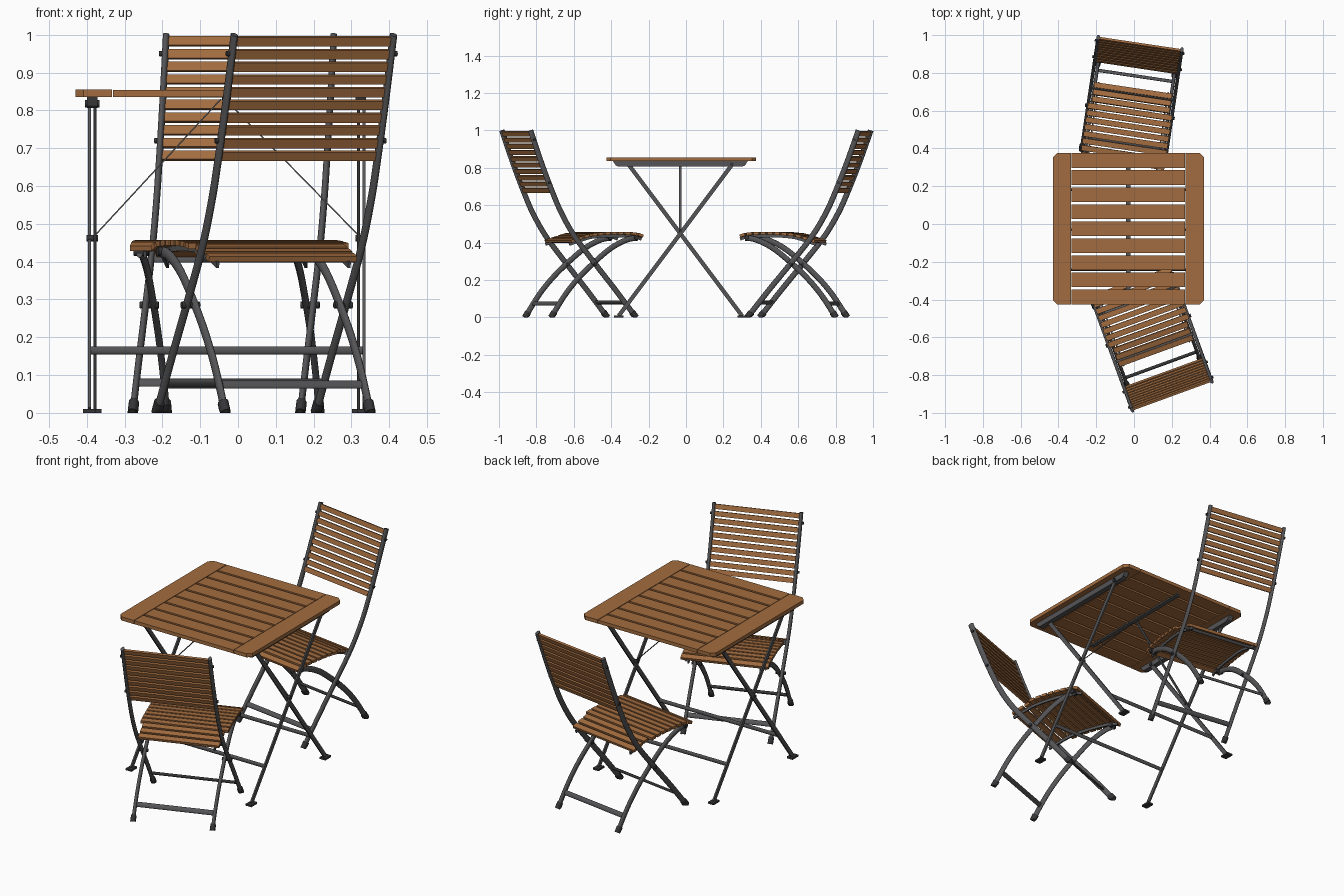
import bpy, bmesh
from math import cos, sin, pi, radians, sqrt
from mathutils import Vector, Matrix

cube = bpy.data.objects.get("Cube")
if cube:
    bpy.data.objects.remove(cube)


def material(name, color):
    m = bpy.data.materials.new(name)
    m.use_nodes = True
    m.diffuse_color = (*color, 1)
    m.node_tree.nodes["Principled BSDF"].inputs["Base Color"].default_value = (*color, 1)
    return m


WOOD = material("warm wood", (0.36, 0.15, 0.05))
METAL = material("grey metal", (0.09, 0.09, 0.095))
RUBBER = material("dark rubber", (0.035, 0.035, 0.038))
X, Y, Z = Vector((1, 0, 0)), Vector((0, 1, 0)), Vector((0, 0, 1))
HERE = Matrix.Identity(4)


def finish(name, bm, mat, smooth=False):
    bmesh.ops.recalc_face_normals(bm, faces=bm.faces)
    me = bpy.data.meshes.new(name)
    bm.to_mesh(me)
    bm.free()
    me.materials.append(mat)
    if smooth:
        me.shade_smooth()
        me.set_sharp_from_angle(angle=radians(50))
    ob = bpy.data.objects.new(name, me)
    bpy.context.collection.objects.link(ob)
    return ob


def sweep(name, path, a, b, mat, ref=X, sides=12, frame=HERE):
    """Section with half sizes a (along ref) and b swept along a path; 4 sides give a flat bar."""
    bm = bmesh.new()
    pts = [Vector(p) for p in path]
    k, turn = (sqrt(2), pi / 4) if sides == 4 else (1, 0)
    rings = []
    for i, p in enumerate(pts):
        t = (pts[min(i + 1, len(pts) - 1)] - pts[max(i - 1, 0)]).normalized()
        u = (ref - t * ref.dot(t)).normalized()
        n = t.cross(u)
        ring = []
        for j in range(sides):
            ang = turn + 2 * pi * j / sides
            co = frame @ (p + u * a * k * cos(ang) + n * b * k * sin(ang))
            co.z = max(co.z, 0)          # feet rest flat on the floor
            ring.append(bm.verts.new(co))
        rings.append(ring)
    for r, s in zip(rings, rings[1:]):
        for j in range(sides):
            bm.faces.new((r[j], r[(j + 1) % sides], s[(j + 1) % sides], s[j]))
    bm.faces.new(rings[0])
    bm.faces.new(rings[-1])
    return finish(name, bm, mat, sides > 4)


def prism(name, outline, z0, z1, mat):
    bm = bmesh.new()
    face = bm.faces.new([bm.verts.new((x, y, z0)) for x, y in outline])
    top = bmesh.ops.extrude_face_region(bm, geom=[face])
    verts = [g for g in top["geom"] if isinstance(g, bmesh.types.BMVert)]
    bmesh.ops.translate(bm, verts=verts, vec=(0, 0, z1 - z0))
    return finish(name, bm, mat)


def spline(pts, steps=5):
    """Smooth curve through (y, z) points."""
    p = [Vector(q) for q in [pts[0], *pts, pts[-1]]]
    out = []
    for i in range(1, len(p) - 2):
        for s in range(steps):
            t = s / steps
            out.append(0.5 * (2 * p[i] + (p[i + 1] - p[i - 1]) * t
                              + (2 * p[i - 1] - 5 * p[i] + 4 * p[i + 1] - p[i + 2]) * t ** 2
                              + (3 * p[i] - p[i - 1] - 3 * p[i + 1] + p[i + 2]) * t ** 3))
    return out + [p[-1]]


def sample(curve, value, axis):
    """Point and direction on a curve where the given axis reaches value."""
    for p, q in zip(curve, curve[1:]):
        lo, hi = sorted((p[axis], q[axis]))
        if lo <= value <= hi and hi > lo:
            return p.lerp(q, (value - p[axis]) / (q[axis] - p[axis])), (q - p).normalized()
    return curve[-1], (curve[-1] - curve[-2]).normalized()


UPRIGHT = spline([(.365, 1), (.30, .82), (.24, .67), (.19, .56), (.115, .435), (0, .29), (-.12, .145), (-.235, 0)])
LEG = spline([(-.25, .425), (-.19, .415), (-.1, .37), (0, .29), (.09, .205), (.165, .115), (.24, 0)])
SEAT = spline([(-.28, .433), (-.23, .447), (-.1, .45), (0, .443), (.06, .428), (.13, .405)])


def chair(label, frame):
    def bar(part, path, *args, **kw):
        return sweep(f"{label}_{part}", path, *args, frame=frame, **kw)

    for side, s in (("left", 1), ("right", -1)):
        # Bent side tubes with rubber feet
        for part, curve, x in (("back_upright", UPRIGHT, .224), ("crossed_leg", LEG, .204)):
            path = [(s * x, *p) for p in curve]
            bar(f"{part}_{side}", path, .009, .015, METAL)
            foot = [(s * x, *sample(curve, z, 1)[0]) for z in (.028, .014, 0)]
            bar(f"{part}_foot_{side}", foot, .014, .018, RUBBER)
        # Rail under the seat and bracket at its front
        bar(f"seat_rail_{side}", [(s * .185, p[0], p[1] - .014) for p in SEAT], .004, .008, METAL, sides=4)
        bar(f"seat_pin_{side}", [(s * .18, -.24, .427), (s * .22, -.24, .427)], .012, .012, RUBBER, ref=Y)
        # Folding pivot and back bolts
        bar(f"pivot_{side}", [(s * .19, 0, .285), (s * .24, 0, .285)], .009, .009, RUBBER, ref=Y)
        for z in (.72, .95):
            y = sample(UPRIGHT, z, 1)[0][0]
            bar(f"back_bolt_{side}", [(s * .225, y, z), (s * .24, y, z)], .007, .007, RUBBER, ref=Y)
    # Cross bars between the side tubes
    for part, curve, z, w in (("seat_back_bar", UPRIGHT, .408, .22), ("front_stretcher", UPRIGHT, .08, .22),
                              ("rear_stretcher", LEG, .075, .20)):
        p, d = sample(curve, z, 1)
        bar(part, [(-w, *p), (w, *p)], .013, .006, METAL, ref=Vector((0, *d)))
    # Wooden slats of back and seat
    for i in range(10):
        p, d = sample(UPRIGHT, .680 + i * .0336, 1)
        bar("back_slat", [(-.217, *p), (.217, *p)], .0125, .006, WOOD, ref=Vector((0, *d)), sides=4)
    for i in range(11):
        y = -.263 + i * .0375
        p, d = sample(SEAT, y, 0)
        w = .225 if y < .03 else .208
        bar("seat_slat", [(-w, *p), (w, *p)], .0145, .0075, WOOD, ref=Vector((0, *d)), sides=4)


for label, x, y, angle in (("front_chair", .076, -.565, 200), ("rear_chair", -.022, .594, -8.5)):
    chair(label, Matrix.Translation((x, y, 0)) @ Matrix.Rotation(radians(angle), 4, "Z"))

# Table top: two end boards with clipped outer corners, slats between
CX, CY, H, C = -.03, -.025, .4, .022
for side, s in (("left", 1), ("right", -1)):
    prism(f"table_end_board_{side}",
          [(CX + s * x, CY + y) for x, y in
           ((.303, -H), (H - C, -H), (H, C - H), (H, H - C), (H - C, H), (.303, H))], .835, .855, WOOD)
pitch = .0903
for i in range(9):
    y = CY + (i - 4) * pitch
    sweep("table_slat", [(CX - .30, y, .845), (CX + .30, y, .845)], .0388, .0095, WOOD, ref=Y, sides=4)

# Rails under the top, tapered at their ends
for name, x, w in (("left_rail", .325, .014), ("right_rail", -.385, .014), ("middle_rail", CX, .012)):
    rail = prism(name, [(-.36, .835), (-.345, .812), (-.33, .806), (.33, .806), (.345, .812), (.36, .835)],
                 -w, w, METAL)
    # Turn the outline upright: outline (y, z) extruded along x
    rail.data.transform(Matrix(((0, 0, 1, x), (1, 0, 0, CY - .005), (0, 1, 0, 0), (0, 0, 0, 1))))
    if name == "middle_rail":
        rail.data.transform(Matrix.Translation((0, 0, .62)) @ Matrix.Diagonal((1, 1, .2575, 1)))

# Crossed table legs, feet and stretchers
for frame_name, d, xs in (("outer_frame", 1, (-.393, .333)), ("inner_frame", -1, (-.378, .319))):
    foot_y, top_y = CY - .005 - d * .33, CY - .005 + d * .275
    for x in xs:
        sweep(f"table_{frame_name}_leg", [(x, foot_y, .008), (x, top_y, .815)], .004, .011, METAL, sides=4)
        sweep(f"table_{frame_name}_foot", [(x, foot_y - .025, .005), (x, foot_y + .025, .005)],
              .017, .005, RUBBER, sides=4)
        sweep(f"table_{frame_name}_hinge", [(x - .012, top_y, .818), (x + .012, top_y, .818)],
              .01, .01, RUBBER, ref=Y)
    y = foot_y + (top_y - foot_y) * .195
    sweep(f"table_{frame_name}_stretcher", [(xs[0], y, .165), (xs[1], y, .165)], .011, .006, METAL, ref=Z)

# Pivots and folding stays
for x, end, z in ((-.385, -.045, .83), (.326, -.015, .81)):
    sweep("table_pivot", [(x - .015, CY - .005, .462), (x + .015, CY - .005, .462)], .009, .009, RUBBER, ref=Y)
    sweep("folding_stay", [(x, CY - .005, .462), (end, CY - .005, z)], .007, .0018, METAL, ref=Y, sides=4)
